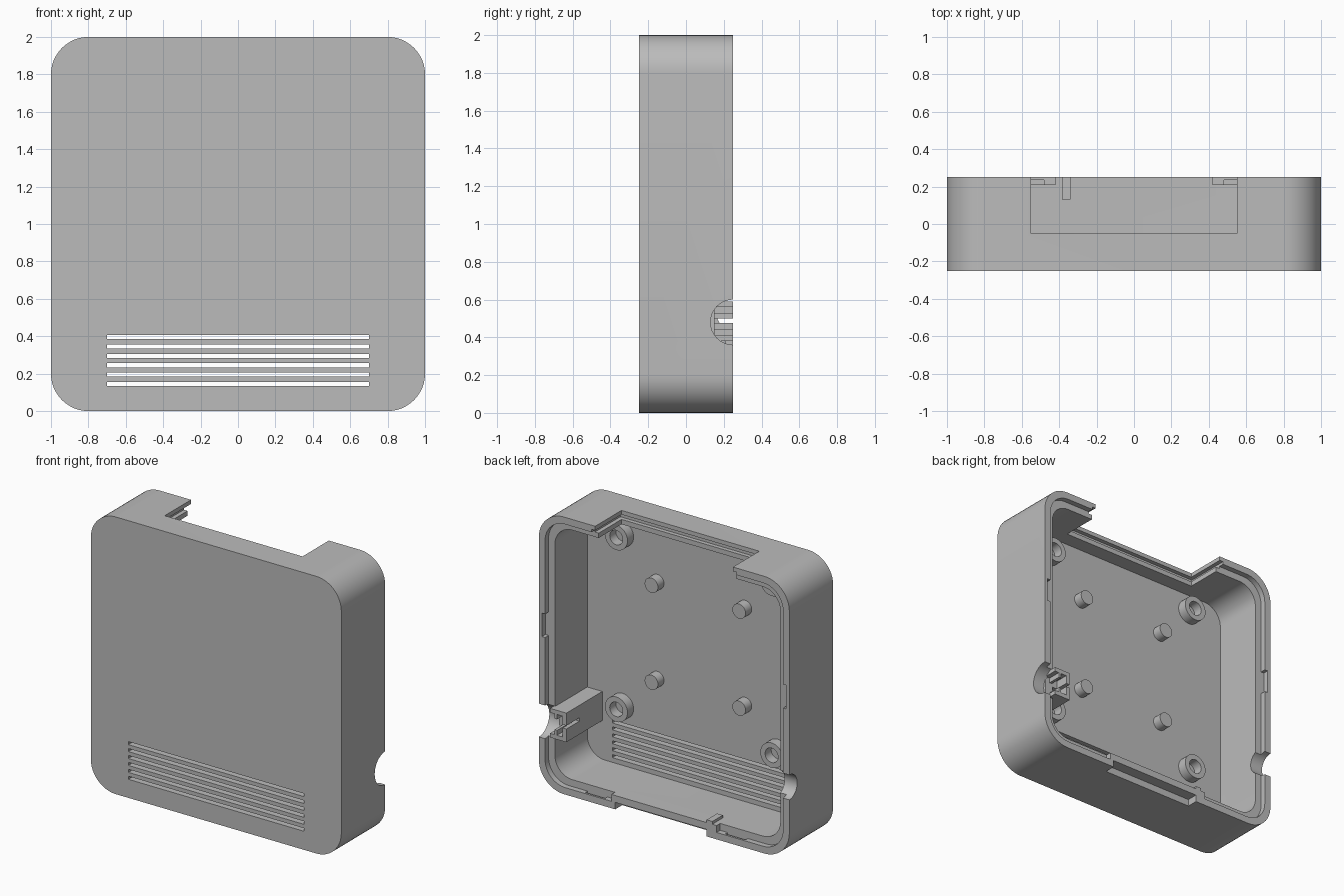
import bpy, bmesh, math
from mathutils import Matrix, Vector

old = bpy.data.objects.get("Cube")
if old:
    bpy.data.objects.remove(old, do_unlink=True)

grey = bpy.data.materials.new("light grey plastic")
grey.use_nodes = True
COLOUR = (0.5, 0.5, 0.5, 1)
grey.diffuse_color = COLOUR
grey.node_tree.nodes["Principled BSDF"].inputs["Base Color"].default_value = COLOUR


def finish(name, bm):
    bmesh.ops.recalc_face_normals(bm, faces=bm.faces)
    mesh = bpy.data.meshes.new(name)
    bm.to_mesh(mesh)
    bm.free()
    mesh.materials.append(grey)
    obj = bpy.data.objects.new(name, mesh)
    bpy.context.collection.objects.link(obj)
    return obj


def box(name, x, y, z):
    """Box from (low, high) pairs on each axis."""
    bm = bmesh.new()
    bmesh.ops.create_cube(bm, size=1)
    for v in bm.verts:
        v.co = [(r[0] + r[1]) / 2 + c * (r[1] - r[0]) for c, r in zip(v.co, (x, y, z))]
    return finish(name, bm)


def rounded_slab(name, half, radius, y0, y1):
    """Rounded square around (0, 1), extruded along y."""
    bm = bmesh.new()
    verts = []
    steps = 12
    for corner in range(4):
        mid = math.radians(45 + 90 * corner)
        cx = math.copysign(half - radius, math.cos(mid))
        cz = math.copysign(half - radius, math.sin(mid))
        for i in range(steps + 1):
            a = math.radians(90 * (corner + i / steps))
            verts.append(bm.verts.new((cx + radius * math.cos(a), y0, 1 + cz + radius * math.sin(a))))
    face = bm.faces.new(verts)
    ext = bmesh.ops.extrude_face_region(bm, geom=[face])
    moved = [g for g in ext["geom"] if isinstance(g, bmesh.types.BMVert)]
    bmesh.ops.translate(bm, vec=(0, y1 - y0, 0), verts=moved)
    return finish(name, bm)


def cylinder(name, centre, radius, depth, axis):
    bm = bmesh.new()
    turn = Vector((0, 0, 1)).rotation_difference(Vector(axis)).to_matrix().to_4x4()
    bmesh.ops.create_cone(bm, cap_ends=True, segments=32, radius1=radius, radius2=radius,
                          depth=depth, matrix=Matrix.Translation(centre) @ turn)
    return finish(name, bm)


def combine(target, other, operation="DIFFERENCE"):
    mod = target.modifiers.new("combine", "BOOLEAN")
    mod.operation = operation
    mod.solver = "EXACT"
    mod.object = other
    with bpy.context.temp_override(object=target, active_object=target, selected_objects=[target]):
        bpy.ops.object.modifier_apply(modifier=mod.name)
    bpy.data.objects.remove(other, do_unlink=True)


FLOOR, BACK, STEP = -0.16, 0.25, 0.21

# Hollow case with a stepped rim for the lid
case = rounded_slab("case_shell", 1, 0.2, -0.25, BACK)
combine(case, rounded_slab("cavity", 0.9, 0.14, FLOOR, 0.4))
combine(case, rounded_slab("rim_step", 0.95, 0.16, STEP, 0.4))

# Opening in the top wall, with a slide groove around its edge
combine(case, box("top_opening", (-0.55, 0.55), (-0.05, 0.4), (1.8, 2.1)))
combine(case, box("panel_groove", (-0.58, 0.58), (-0.08, 0.4), (1.935, 1.97)))

# Ventilation slots
for i in range(6):
    z = 0.145 + 0.05 * i
    combine(case, box("vent", (-0.7, 0.7), (-0.4, 0), (z - 0.011, z + 0.011)))

# Bottom wall: full-depth inner edge over an outer pry notch
combine(case, box("edge_fill", (-0.42, 0.42), (0.15, BACK), (0.03, 0.1)), "UNION")
combine(case, box("pry_notch", (-0.34, 0.39), (0.17, 0.4), (-0.1, 0.05)))

# Snap recesses inside the rim
for side in (-1, 1):
    xs = sorted((side * 0.48, side * 0.64))
    combine(case, box("bottom_snap", xs, (STEP, 0.235), (0.025, 0.06)))
    xs = sorted((side * 0.94, side * 0.975))
    combine(case, box("side_snap", xs, (STEP, 0.4), (1.09, 1.26)))

# Cable holes through the side walls
combine(case, cylinder("socket_hole", (1, BACK, 0.48), 0.12, 0.2, (1, 0, 0)))
combine(case, cylinder("cable_hole", (-1, BACK, 0.53), 0.09, 0.3, (1, 0, 0)))

# Socket holder: a block with a pocket, a slit and a keyed divider
holder = box("socket_holder", (0.78, 0.91), (FLOOR - 0.01, BACK), (0.38, 0.59))
combine(holder, box("pocket", (0.81, 0.95), (0.15, 0.4), (0.41, 0.56)))
combine(holder, box("slit", (0.7, 0.85), (0.1, 0.4), (0.475, 0.5)))
for z in ((0.405, 0.445), (0.525, 0.565)):
    combine(holder, box("divider", (0.855, 0.875), (0.14, BACK), z), "UNION")

# Small rib beside the pry notch
rib = box("bottom_rib", (-0.385, -0.34), (0.13, BACK), (0.08, 0.12))

parts = [case, holder, rib]

# Screw bosses and locating pegs on the inside of the front wall
for side, hand in ((1, "left"), (-1, "right")):
    for level, z in (("lower", 0.53), ("upper", 1.77)):
        boss = cylinder(f"{level}_{hand}_screw_boss", (side * 0.62, FLOOR + 0.03, z), 0.09, 0.08, (0, 1, 0))
        combine(boss, cylinder("bore", (side * 0.62, FLOOR + 0.05, z), 0.052, 0.1, (0, 1, 0)))
        parts.append(boss)
    for level, z in (("lower", 0.8), ("upper", 1.5)):
        parts.append(cylinder(f"{level}_{hand}_peg", (side * 0.35 - 0.01, FLOOR + 0.03, z), 0.053, 0.08, (0, 1, 0)))

# Smooth the round surfaces, keep the edges sharp
bpy.ops.object.select_all(action="DESELECT")
for part in parts:
    part.select_set(True)
bpy.context.view_layer.objects.active = case
bpy.ops.object.shade_smooth_by_angle(angle=math.radians(30))
